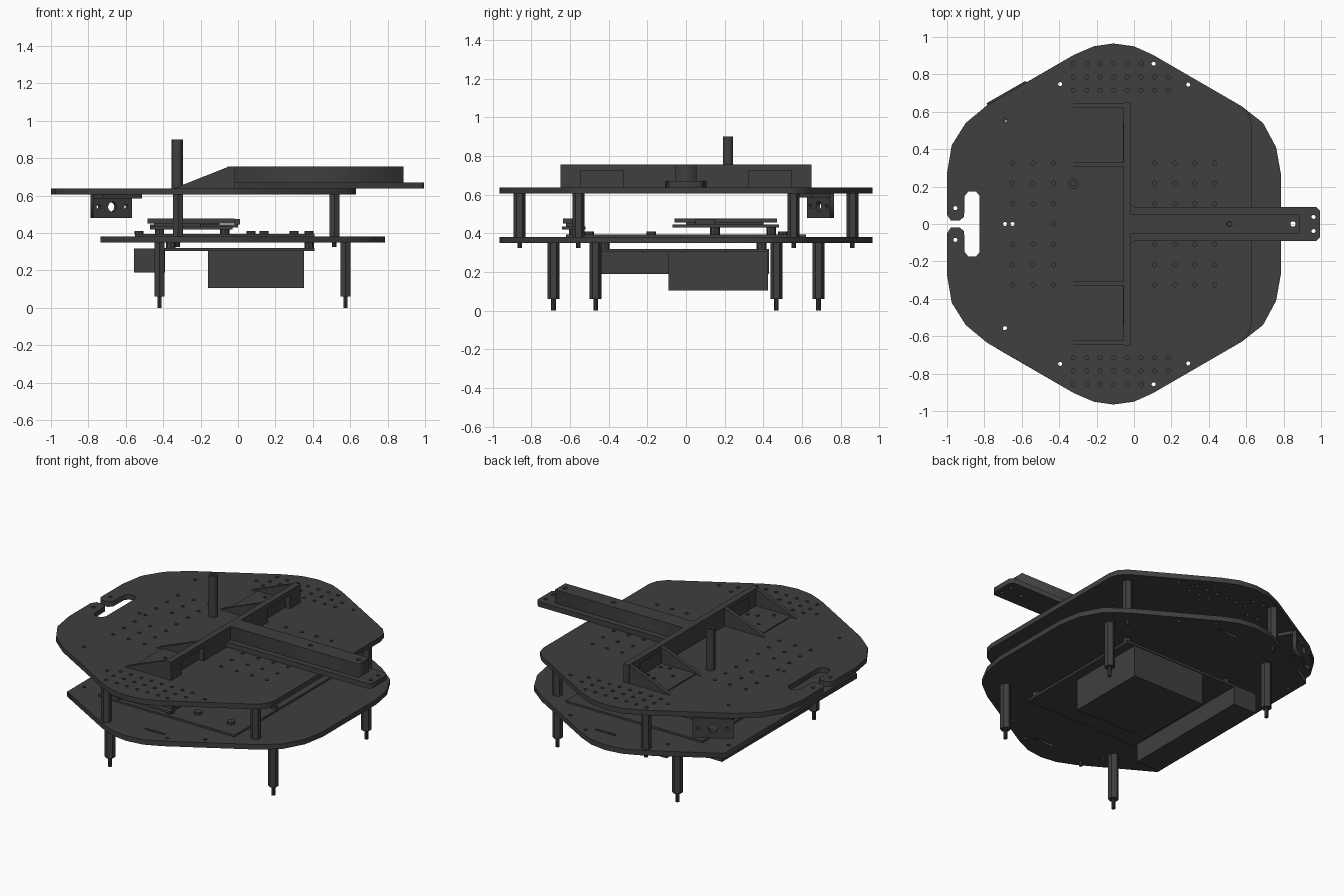
import bpy, bmesh, math
from mathutils import Matrix

if "Cube" in bpy.data.objects:
    bpy.data.objects.remove(bpy.data.objects["Cube"])

dark = bpy.data.materials.new("dark_grey")
dark.diffuse_color = (0.05, 0.05, 0.05, 1)
dark.use_nodes = True
dark.node_tree.nodes["Principled BSDF"].inputs["Base Color"].default_value = dark.diffuse_color


def finish(name, bm):
    bmesh.ops.recalc_face_normals(bm, faces=bm.faces)
    me = bpy.data.meshes.new(name)
    bm.to_mesh(me)
    bm.free()
    me.materials.append(dark)
    ob = bpy.data.objects.new(name, me)
    bpy.context.collection.objects.link(ob)
    return ob


def box(name, x0, x1, y0, y1, z0, z1):
    bm = bmesh.new()
    m = Matrix.Translation(((x0+x1)/2, (y0+y1)/2, (z0+z1)/2)) @ Matrix.Diagonal((x1-x0, y1-y0, z1-z0, 1))
    bmesh.ops.create_cube(bm, size=1, matrix=m)
    return finish(name, bm)


def rod(name, x, y, z0, z1, r, n=6):
    bm = bmesh.new()
    bmesh.ops.create_cone(bm, cap_ends=True, segments=n, radius1=r, radius2=r, depth=z1-z0,
                          matrix=Matrix.Translation((x, y, (z0+z1)/2)))
    return finish(name, bm)


def wedge(name, pts, y0, y1):
    # x-z profile extruded along y
    bm = bmesh.new()
    f = bm.faces.new([bm.verts.new((x, y0, z)) for x, z in pts])
    g = bmesh.ops.extrude_face_region(bm, geom=[f])
    bmesh.ops.translate(bm, vec=(0, y1-y0, 0), verts=[v for v in g["geom"] if isinstance(v, bmesh.types.BMVert)])
    return finish(name, bm)


def circle(x, y, r=0.011, n=12):
    return [(x + r*math.cos(2*math.pi*i/n), y + r*math.sin(2*math.pi*i/n)) for i in range(n)]


def rect(x0, x1, y0, y1):
    return [(x0, y0), (x1, y0), (x1, y1), (x0, y1)]


def mirrored(half):
    return half + [(x, -y) for x, y in reversed(half)]


def plate(name, loops, z0, z1):
    # flat outline with holes, filled and given thickness
    cu = bpy.data.curves.new(name, "CURVE")
    cu.dimensions = "2D"
    cu.fill_mode = "BOTH"
    cu.extrude = (z1-z0)/2
    for loop in loops:
        s = cu.splines.new("POLY")
        s.points.add(len(loop)-1)
        for p, (x, y) in zip(s.points, loop):
            p.co = (x, y, 0, 1)
        s.use_cyclic_u = True
    cu.materials.append(dark)
    ob = bpy.data.objects.new(name, cu)
    ob.location.z = (z0+z1)/2
    bpy.context.collection.objects.link(ob)
    bpy.ops.object.select_all(action="DESELECT")
    ob.select_set(True)
    bpy.context.view_layer.objects.active = ob
    bpy.ops.object.convert(target="MESH")
    return bpy.context.view_layer.objects.active


# shared side edge of both plates
side = [(.1, .905), (0, .95), (-.11, .965), (-.215, .95), (-.32, .905)]
shared = [(-.69, .557), (.29, .745), (.105, .857), (-.395, .748)]

# upper deck with notch, grid holes and end holes
notch = [(-1, .05), (-.98, .02), (-.93, .02), (-.908, .04), (-.905, .15), (-.885, .175), (-.845, .175), (-.825, .15)]
deck = mirrored([(.63, .53), (.615, .585), (.575, .63)] + side +
                [(-.785, .635), (-.9, .54), (-.975, .42), (-1, .27)] + notch)
holes = [(x, y) for x in (-.65, -.54, -.43, .11, .22, .325, .43) for y in (.11, .218, .325)]
for k, y in enumerate((.715, .785, .857)):
    holes += [(-.325 + .0725*i, y) for i in range(6 if k == 2 else 8)]
holes += shared + [(-.955, .085)]
loops = [deck] + [circle(x, s*y) for x, y in holes for s in (1, -1)]
loops += [circle(x, 0) for x in (-.69, -.65, -.43, .51)]
plate("upper_deck", loops, .606, .638)

# lower deck, straight at the rear end, with narrow slots
low = mirrored([(.785, .27), (.76, .41), (.69, .54), (.575, .63)] + side + [(-.735, .665)])
loops = [low] + [circle(x, s*y) for x, y in shared for s in (1, -1)]
loops += [circle(x, 0) for x in (-.69, -.65)]
loops += [rect(-.08, .06, s*.82-.008, s*.82+.008) for s in (1, -1)]
plate("lower_deck", loops, .35, .382)

for s, tag in ((1, "left"), (-1, "right")):
    # legs and spacers between the decks
    for x, y, end in ((-.42, .685, "rear"), (.575, .467, "front")):
        rod(f"{end}_{tag}_leg", x, s*y, .06, .35, .031)
        rod(f"{end}_{tag}_leg_stud", x, s*y, 0, .06, .012, 10)
    for x, y, end in ((-.322, .86, "rear"), (.515, .557, "front")):
        rod(f"{end}_{tag}_spacer", x, s*y, .382, .606, .031)
        rod(f"{end}_{tag}_spacer_stud", x, s*y, .325, .35, .012, 10)

    # triangular gussets and feet behind the cross beam
    tri = [(-.345, .638), (-.05, .638), (-.05, .755)]
    for y, part in ((.635, "outer"), (.32, "inner")):
        wedge(f"{tag}_{part}_gusset", tri, s*y-.012, s*y+.012)
    foot = [(-.3, s*.33), (-.05, s*.33), (-.05, s*.63), (-.3, s*.63)]
    fholes = [(-.215, .58), (-.14, .52), (-.21, .43), (-.14, .36), (-.085, .375), (-.085, .5)]
    plate(f"{tag}_gusset_foot", [foot] + [circle(x, s*y) for x, y in fholes], .636, .646)
    # cross beam end with recessed window
    ends = sorted((s*.545, s*.65))
    box(f"{tag}_cross_beam_end", -.055, -.015, *ends, .638, .73)
    win = sorted((s*.325, s*.545))
    box(f"{tag}_window_panel", -.06, -.048, *win, .638, .728)

# cross beam and long arm
box("cross_beam_top", -.055, -.015, -.65, .65, .725, .755)
box("cross_beam_middle", -.055, -.015, -.325, .325, .638, .73)
arm_holes = [circle(.51, 0, .014), circle(.85, 0, .014)]
plate("arm_base", [mirrored([(-.02, .11), (0, .09), (.975, .09), (.995, .07)])] + arm_holes +
      [circle(.96, s*.038) for s in (1, -1)], .638, .67)
plate("arm_ridge", [rect(-.02, .885, -.053, .053)] + arm_holes, .67, .755)

# upright post with hollow top
plate("upright_post", [circle(-.325, .217, .03, 6), circle(-.325, .217, .013, 10)], .638, .9)

# sensor bracket hung under the slanted edge
ang = math.atan2(.115, .2)
face = plate("sensor_bracket_face", [rect(-.12, .12, -.06, .065), circle(0, 0, .026, 16),
                                     circle(-.085, 0, .012), circle(.085, 0, .012)], -.012, .012)
face.matrix_world = (Matrix.Translation((-.678, .695, .54)) @ Matrix.Rotation(ang, 4, "Z")
                     @ Matrix.Rotation(math.pi/2, 4, "X"))
flange = box("sensor_bracket_flange", -.12, .12, -.12, .01, -.01, .01)
flange.matrix_world = Matrix.Translation((-.678, .695, .595)) @ Matrix.Rotation(ang, 4, "Z")

# mounting sheet and electronics on the lower deck
box("mounting_sheet", -.55, .41, -.62, .62, .382, .394)
box("main_board", -.47, 0, -.07, .48, .43, .445)
box("main_board_cover", -.485, -.02, -.06, .47, .455, .478)
box("main_board_core", -.4, -.1, .0, .4, .445, .455)
box("board_socket", -.02, .012, .05, .15, .445, .475)
box("side_board", -.47, -.03, -.64, -.52, .42, .435)
box("side_board_cover", -.485, -.02, -.635, -.575, .45, .478)
box("side_board_core", -.45, -.2, -.62, -.56, .435, .45)
for x in (-.42, -.07):
    for y in (.15, .44, -.58):
        rod("board_post", x, y, .39, .43, .025, 8)
for x, y in ((.07, -.5), (.14, -.18), (.3, -.5), (.38, -.18), (.3, .5), (-.53, -.5), (-.53, .5)):
    rod("sheet_screw", x, y, .392, .41, .024, 8)

# battery tray and boxes below the lower deck
box("battery_tray", -.4, .41, -.46, .43, .305, .32)
for x in (-.36, .38):
    for y in (-.42, .39):
        rod("tray_post", x, y, .32, .35, .025, 8)
box("battery_box", -.16, .352, -.09, .425, .105, .306)
box("rear_power_box", -.555, -.39, -.44, .43, .19, .318)
